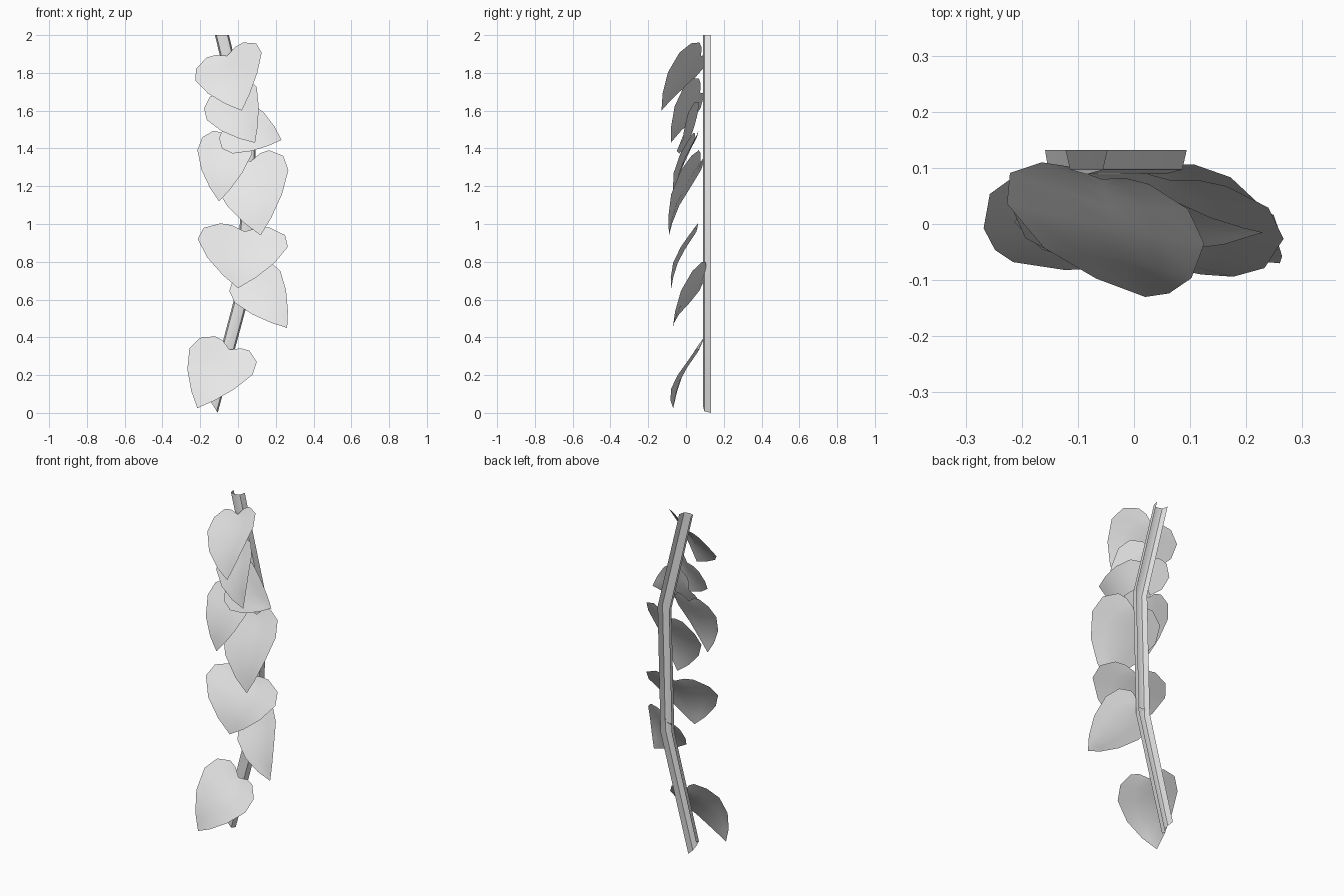
import bpy, bmesh, math
from mathutils import Vector

cube = bpy.data.objects.get("Cube")
if cube:
    bpy.data.objects.remove(cube, do_unlink=True)

# One pale grey for everything
grey = bpy.data.materials.new("pale_grey")
grey.use_nodes = True
grey.diffuse_color = (0.8, 0.8, 0.8, 1)
grey.node_tree.nodes["Principled BSDF"].inputs["Base Color"].default_value = (0.8, 0.8, 0.8, 1)


def finish(name, bm, angle):
    mesh = bpy.data.meshes.new(name)
    bm.to_mesh(mesh)
    bm.free()
    mesh.materials.append(grey)
    obj = bpy.data.objects.new(name, mesh)
    bpy.context.collection.objects.link(obj)
    bpy.ops.object.select_all(action='DESELECT')
    obj.select_set(True)
    bpy.context.view_layer.objects.active = obj
    bpy.ops.object.shade_smooth_by_angle(angle=math.radians(angle))


# Stem: bent trough, open at the back, cut at a slant below
def make_stem():
    # x, z, slope of the cut, width factor
    path = [(-0.085, 2, 0, 1), (0.057, 1.41, 0.13, 1),
            (0.038, 0.68, -0.11, 1), (-0.133, 0.041, -1.6, 0.69)]
    section = [(-0.037, 0.132), (-0.029, 0.097), (0, 0.089), (0.029, 0.097), (0.037, 0.132)]
    bm = bmesh.new()
    rows = [[bm.verts.new((x + s * wide, y, z + s * wide * slope)) for s, y in section]
            for x, z, slope, wide in path]
    for a, b in zip(rows, rows[1:]):
        for i in range(len(section) - 1):
            bm.faces.new((a[i], b[i], b[i + 1], a[i + 1]))
    finish("stem", bm, 60)


# Half heart: position along the leaf and relative half width
MARGIN = [(-0.08, 0.3), (-0.09, 0.56), (0.03, 0.93), (0.25, 1.03), (0.56, 0.77), (0.82, 0.38)]
RIB = [0.05, 0.1, 0.2, 0.34, 0.58, 0.82]


# Leaf: heart-shaped sheet, slightly folded at the rib and arched forward
def make_leaf(name, base, tip, width, roll):
    base, tip = Vector(base), Vector(tip)
    axis = tip - base
    side = Vector((0, -1, 0)).cross(axis).normalized()
    out = axis.cross(side).normalized()
    c, s = math.cos(math.radians(roll)), math.sin(math.radians(roll))
    side, out = side * c + out * s, out * c - side * s

    def place(u, v):
        fold = 0.1 * width * abs(v)
        arch = 0.07 * axis.length * math.sin(math.pi * max(u, 0) ** 1.2)
        return base + axis * u + side * v * width + out * (fold + arch)

    bm = bmesh.new()
    notch, end = bm.verts.new(place(0, 0)), bm.verts.new(place(1, 0))
    rib = [bm.verts.new(place(u, 0)) for u in RIB]
    for sign in (-1, 1):
        edge = [bm.verts.new(place(u, v * sign)) for u, v in MARGIN]
        half = [bm.verts.new(place((u + r) / 2, v * sign / 2))
                for (u, v), r in zip(MARGIN, RIB)]
        faces = [(notch, half[0], rib[0]), (notch, edge[0], half[0]),
                 (rib[-1], half[-1], end), (half[-1], edge[-1], end)]
        for a, b in ((rib, half), (half, edge)):
            for i in range(len(edge) - 1):
                faces.append((a[i], b[i], b[i + 1], a[i + 1]))
        for f in faces:
            bm.faces.new(f if sign > 0 else f[::-1])
    bmesh.ops.recalc_face_normals(bm, faces=bm.faces)
    finish(name, bm, 60)


make_stem()

# Leaves: name, notch, tip, half width, roll in degrees
LEAVES = [
    ("top_leaf", (-0.058, 0.08, 1.89), (0.02, -0.13, 1.6), 0.188, 13),
    ("upper_leaf", (-0.06, 0.075, 1.695), (0.09, -0.08, 1.43), 0.155, 9),
    ("upper_left_leaf", (-0.05, 0.045, 1.52), (0.23, -0.015, 1.445), 0.145, -16),
    ("middle_right_leaf", (-0.055, 0.05, 1.455), (-0.1, -0.06, 1.12), 0.143, 11),
    ("middle_left_leaf", (0.066, 0.078, 1.33), (0.12, -0.09, 0.94), 0.195, 9),
    ("wide_leaf", (0.035, 0.055, 0.96), (0, -0.078, 0.66), 0.233, 4),
    ("lower_left_leaf", (0.06, 0.095, 0.725), (0.26, -0.07, 0.45), 0.143, -3),
    ("bottom_leaf", (-0.045, 0.07, 0.335), (-0.215, -0.068, 0.025), 0.182, 16),
]
for leaf in LEAVES:
    make_leaf(*leaf)
